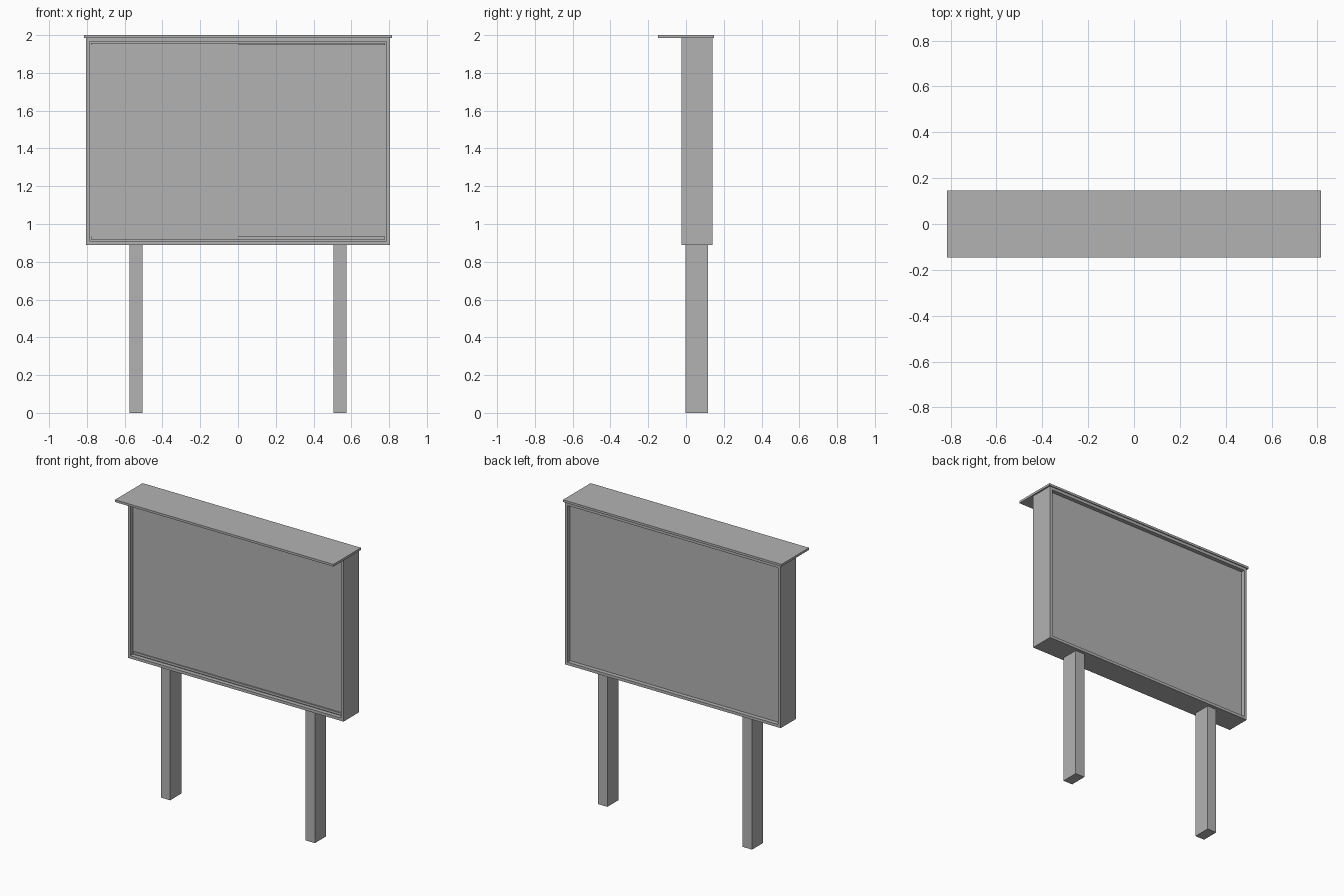
import bpy
import bmesh
from mathutils import Matrix, Vector

cube = bpy.data.objects.get("Cube")
if cube:
    bpy.data.objects.remove(cube, do_unlink=True)

# Single painted grey
grey = bpy.data.materials.new("plain_grey")
grey.use_nodes = True
colour = (0.45, 0.45, 0.45, 1)
grey.diffuse_color = colour
grey.node_tree.nodes["Principled BSDF"].inputs["Base Color"].default_value = colour


def box(name, x, y, z, recess=None):
    """Box from (min, max) ranges; recess = (border, depth) sinks front and back."""
    lo, hi = (Vector(c) for c in zip(x, y, z))
    bm = bmesh.new()
    bmesh.ops.create_cube(
        bm, size=1,
        matrix=Matrix.Translation((lo + hi) / 2) @ Matrix.Diagonal((*(hi - lo), 1)))
    if recess:
        border, depth = recess
        bm.normal_update()
        for face in [f for f in bm.faces if abs(f.normal.y) > 0.9]:
            inward = -face.normal.copy()
            bmesh.ops.inset_region(bm, faces=[face], thickness=border)
            # Extrude the inset panel straight back to form square walls
            panel = bmesh.ops.extrude_discrete_faces(bm, faces=[face])["faces"][0]
            bmesh.ops.translate(bm, verts=panel.verts, vec=inward * depth)
    mesh = bpy.data.meshes.new(name)
    bm.to_mesh(mesh)
    bm.free()
    mesh.materials.append(grey)
    obj = bpy.data.objects.new(name, mesh)
    bpy.context.collection.objects.link(obj)
    return obj


# Cabinet with a recessed front and back
box("cabinet", (-0.805, 0.805), (-0.025, 0.14), (0.89, 1.985), recess=(0.027, 0.028))

# Overhanging canopy
box("canopy", (-0.815, 0.815), (-0.147, 0.147), (1.985, 2.0))

# Rails along the front opening and the pair of sliding doors between them
box("bottom_rail", (-0.778, 0.778), (-0.008, 0.01), (0.917, 0.933))
box("top_rail", (-0.778, 0.778), (-0.008, 0.01), (1.948, 1.958))
box("right_door", (-0.778, 0), (-0.002, 0.01), (0.933, 1.948))
box("left_door", (0, 0.778), (0.001, 0.01), (0.933, 1.948))

# Posts
for side, x in (("right", -0.54), ("left", 0.54)):
    box(side + "_post", (x - 0.035, x + 0.035), (-0.002, 0.117), (0, 0.89))
